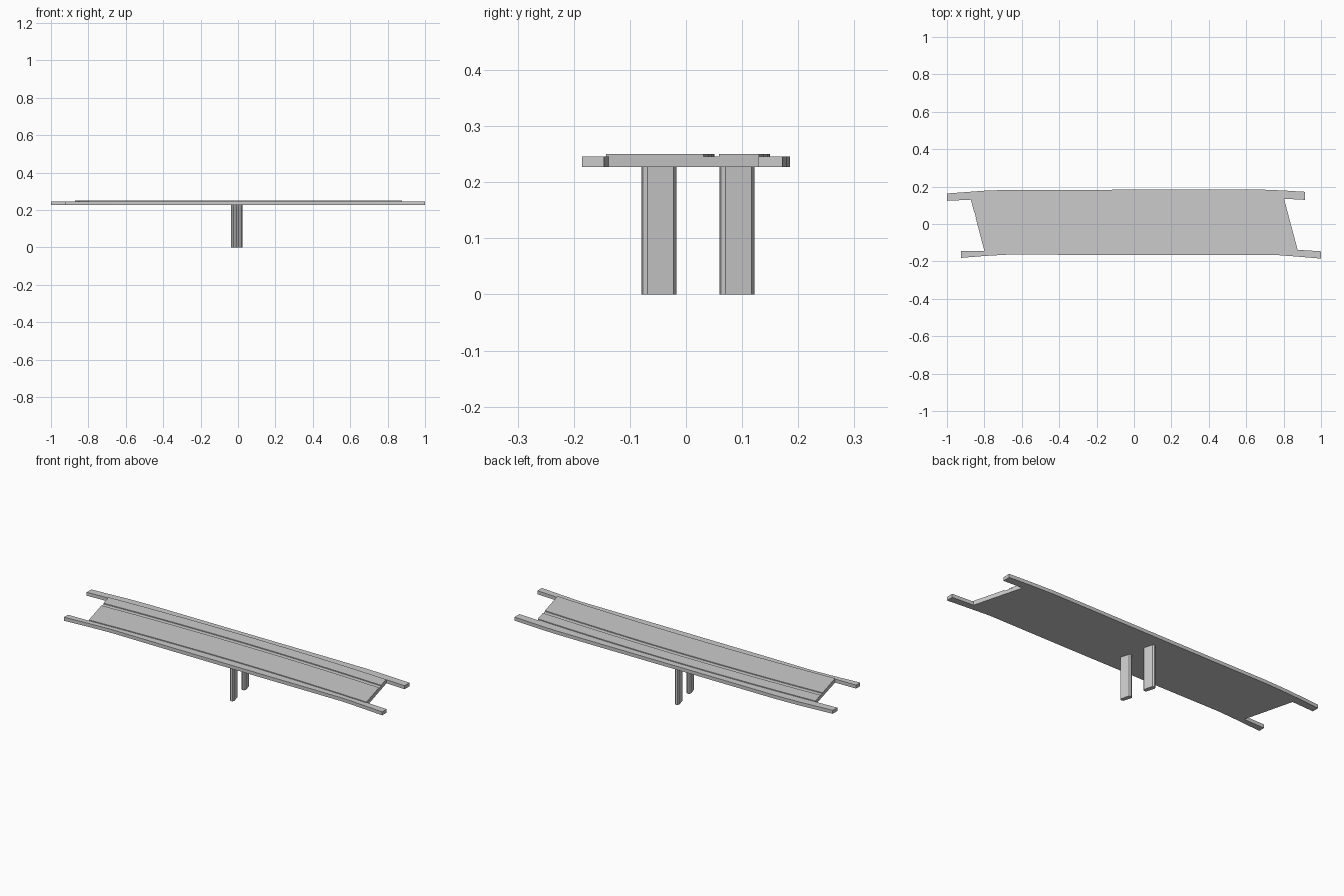
import bpy, bmesh, math

if "Cube" in bpy.data.objects:
    bpy.data.objects.remove(bpy.data.objects["Cube"])


def prism(name, outline, z0, z1):
    """Extrude a flat outline (counter-clockwise) from z0 to z1."""
    bm = bmesh.new()
    face = bm.faces.new([bm.verts.new((x, y, z0)) for x, y in outline])
    ext = bmesh.ops.extrude_face_region(bm, geom=[face])
    for v in ext["geom"]:
        if isinstance(v, bmesh.types.BMVert):
            v.co.z = z1
    bmesh.ops.recalc_face_normals(bm, faces=bm.faces)
    mesh = bpy.data.meshes.new(name)
    bm.to_mesh(mesh)
    bm.free()
    obj = bpy.data.objects.new(name, mesh)
    bpy.context.collection.objects.link(obj)
    return obj


def end_x(side, y):
    """Skewed deck end line."""
    return side * 0.838 - 0.265 * y


def edge(y_end, steps=8):
    """Gently bowed long edge running from the left end to the right end."""
    xl, xr = end_x(-1, y_end), end_x(1, y_end)
    pts = []
    for i in range(steps + 1):
        t = i / steps
        pts.append((xl + (xr - xl) * t, y_end + 0.02 * 4 * t * (1 - t)))
    return pts


# Bridge slab with four projecting wing walls
slab = [(-0.925, -0.181), (-0.80, -0.171), (-0.66, -0.163), (-0.3, -0.165),
        (0.3, -0.166), (0.75, -0.165), (0.87, -0.174), (1.0, -0.185),
        (1.0, -0.146), (0.875, -0.138),
        (0.802, 0.135), (0.915, 0.129),
        (0.915, 0.172), (0.80, 0.179), (0.66, 0.185), (0.4, 0.185),
        (-0.15, 0.183), (-0.66, 0.183), (-0.80, 0.178), (-1.0, 0.163),
        (-1.0, 0.124), (-0.87, 0.130),
        (-0.80, -0.143), (-0.925, -0.145)]
prism("bridge_slab", slab, 0.227, 0.246)

# Raised carriageway and footway strips
for name, y0, y1 in (("carriageway", -0.143, 0.031), ("footway", 0.059, 0.130)):
    prism(name, edge(y0) + edge(y1)[::-1], 0.246, 0.2505)

# Chamfered piers, turned to follow the skew
L, T, C = 0.031, 0.0115, 0.007
section = [(T, -L + C), (T, L - C), (T - C, L), (C - T, L),
           (-T, L - C), (-T, C - L), (C - T, -L), (T - C, -L)]
a = math.radians(15)
for name, cx, cy in (("front_pier", 0.0075, -0.048), ("back_pier", -0.0195, 0.091)):
    prism(name, [(cx + x * math.cos(a) - y * math.sin(a),
                  cy + x * math.sin(a) + y * math.cos(a)) for x, y in section],
          0.0, 0.228)
